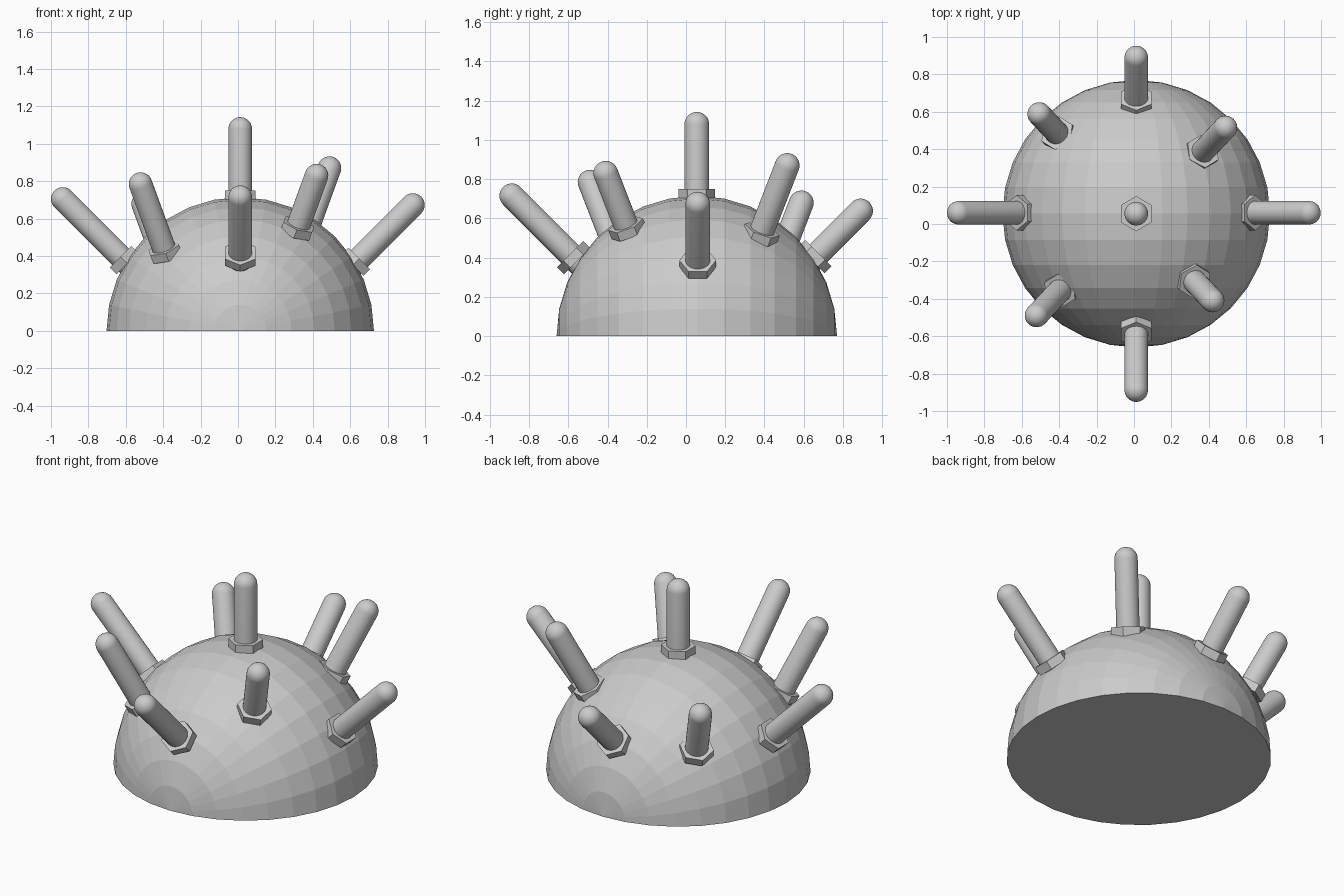
import bpy, bmesh
from math import radians
from mathutils import Euler, Matrix, Vector

cube = bpy.data.objects.get("Cube")
if cube:
    bpy.data.objects.remove(cube)

grey = bpy.data.materials.new("light_grey")
grey.use_nodes = True
GREY = (0.6, 0.6, 0.6, 1)
grey.diffuse_color = GREY
grey.node_tree.nodes["Principled BSDF"].inputs["Base Color"].default_value = GREY


def finish(bm, name, matrix, smooth=False):
    mesh = bpy.data.meshes.new(name)
    bm.to_mesh(mesh)
    bm.free()
    mesh.materials.append(grey)
    obj = bpy.data.objects.new(name, mesh)
    obj.matrix_world = matrix
    bpy.context.collection.objects.link(obj)
    if smooth:
        bpy.ops.object.select_all(action="DESELECT")
        obj.select_set(True)
        bpy.context.view_layer.objects.active = obj
        bpy.ops.object.shade_smooth_by_angle(angle=radians(30))
    return obj


def clip(bm, height):
    # Keep only what lies above the given height
    bmesh.ops.bisect_plane(bm, geom=bm.verts[:] + bm.edges[:] + bm.faces[:], dist=1e-5,
                           plane_co=(0, 0, height), plane_no=(0, 0, 1), clear_inner=True)


# Faceted half dome with its poles at the front and back, closed underneath
bm = bmesh.new()
bmesh.ops.create_uvsphere(bm, u_segments=32, v_segments=16, radius=0.715,
                          matrix=Matrix.Rotation(radians(90), 4, "X"))
clip(bm, 0)
bmesh.ops.holes_fill(bm, edges=[e for e in bm.edges if e.is_boundary], sides=0)
bmesh.ops.recalc_face_normals(bm, faces=bm.faces)
finish(bm, "dome", Matrix.Translation((0.012, 0.055, 0)))

PIN_R, NUT_R, NUT_H, ROOT = 0.063, 0.094, 0.05, 0.08


def pin(name, tip, tilt_x, tilt_y, reach):
    """Round-ended rod; tip is the cap centre, reach the distance down to its nut."""
    frame = Matrix.Translation(tip) @ Euler((radians(tilt_x), radians(tilt_y), 0)).to_matrix().to_4x4()
    length = reach + ROOT
    bm = bmesh.new()
    bmesh.ops.create_uvsphere(bm, u_segments=32, v_segments=16, radius=PIN_R)
    clip(bm, 0)
    rim = [e for e in bm.edges if e.is_boundary]
    wall = bmesh.ops.extrude_edge_only(bm, edges=rim)["geom"]
    bmesh.ops.translate(bm, vec=Vector((0, 0, -length)),
                        verts=[v for v in wall if isinstance(v, bmesh.types.BMVert)])
    bmesh.ops.holes_fill(bm, edges=[e for e in bm.edges if e.is_boundary], sides=0)
    bmesh.ops.recalc_face_normals(bm, faces=bm.faces)
    finish(bm, name + "_pin", frame, smooth=True)

    # Hexagonal nut around the root of the rod
    bm = bmesh.new()
    bmesh.ops.create_cone(bm, cap_ends=True, segments=6, radius1=NUT_R, radius2=NUT_R, depth=NUT_H,
                          matrix=Matrix.Translation((0, 0, -reach)) @ Matrix.Rotation(radians(90), 4, "Z"))
    # Corners point along the local y axis
    if max(v.co.x for v in bm.verts) > NUT_R * 0.95:
        bmesh.ops.rotate(bm, verts=bm.verts, cent=(0, 0, 0), matrix=Matrix.Rotation(radians(30), 3, "Z"))
    finish(bm, name + "_nut", frame)


pin("top", (0.012, 0.055, 1.08), 0, 0, 0.355)
pin("front", (0.012, -0.888, 0.715), 45, 0, 0.445)
pin("back", (0.012, 0.89, 0.638), -45, 0, 0.33)
pin("left", (0.935, 0.06, 0.673), 0, 45, 0.43)
pin("right", (-0.937, 0.06, 0.705), 0, -45, 0.462)
pin("back_left", (0.489, 0.516, 0.87), -20, 20, 0.396)
pin("back_right", (-0.507, 0.588, 0.679), -20, -20, 0.32)
pin("front_left", (0.42, -0.409, 0.83), 20, 20, 0.32)
pin("front_right", (-0.521, -0.489, 0.785), 20, -20, 0.41)
